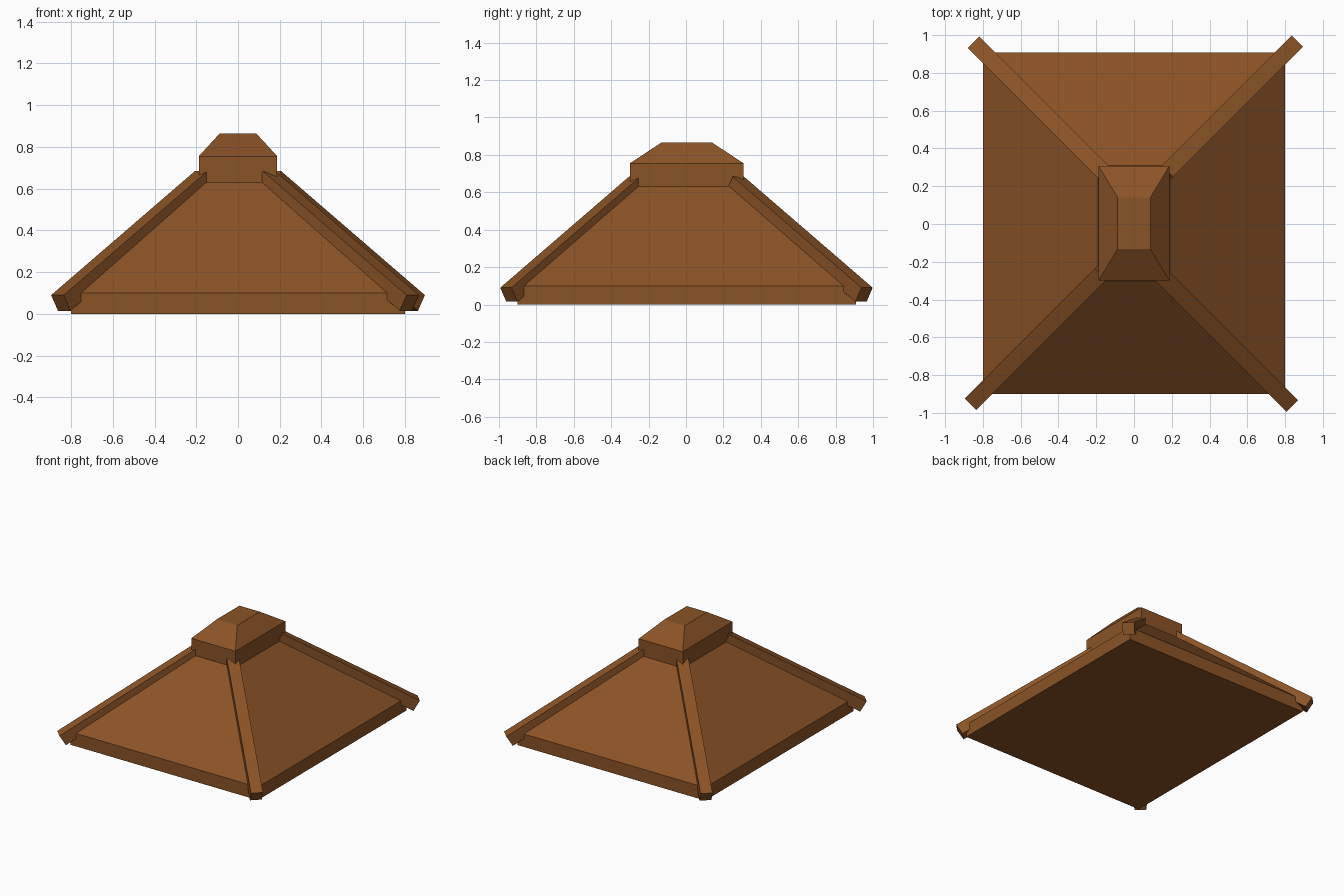
import bpy, bmesh, math
from mathutils import Vector

if "Cube" in bpy.data.objects:
    bpy.data.objects.remove(bpy.data.objects["Cube"])

wood = bpy.data.materials.new("brown wood")
wood.diffuse_color = (0.258, 0.087, 0.020, 1)
wood.use_nodes = True
wood.node_tree.nodes["Principled BSDF"].inputs["Base Color"].default_value = wood.diffuse_color


def make_object(name, bm):
    bmesh.ops.recalc_face_normals(bm, faces=bm.faces)
    mesh = bpy.data.meshes.new(name)
    bm.to_mesh(mesh)
    bm.free()
    mesh.materials.append(wood)
    obj = bpy.data.objects.new(name, mesh)
    bpy.context.collection.objects.link(obj)
    return obj


def loft(name, rings):
    """Solid from a stack of rings with the same number of points."""
    bm = bmesh.new()
    loops = [[bm.verts.new(p) for p in ring] for ring in rings]
    for a, b in zip(loops, loops[1:]):
        for i in range(len(a)):
            j = (i + 1) % len(a)
            bm.faces.new((a[i], a[j], b[j], b[i]))
    bm.faces.new(loops[0])
    bm.faces.new(loops[-1])
    return make_object(name, bm)


def rect(hx, hy, z, cy=0.004):
    return [(sx * hx, cy + sy * hy, z)
            for sx, sy in ((-1, -1), (1, -1), (1, 1), (-1, 1))]


# hipped roof with a short vertical skirt
loft("roof_body", [rect(0.80, 0.905, 0), rect(0.80, 0.905, 0.10),
                   rect(0.19, 0.305, 0.63)])

# ridge cap with a tapered top
loft("ridge_cap", [rect(0.188, 0.304, 0.63), rect(0.188, 0.304, 0.755),
                   rect(0.087, 0.137, 0.865)])

# hip beams: square bars along the four ridges, each set slightly off centre
WIDTH, DEPTH, LENGTH = 0.085, 0.088, 1.14
PITCH = math.atan(0.61)
tips = {"front_left": (-0.865, -0.954), "front_right": (0.837, -0.963),
        "back_left": (-0.850, 0.963), "back_right": (0.865, 0.968)}
for name, (x, y) in tips.items():
    out = Vector((math.copysign(1, x), math.copysign(1, y), 0)).normalized()
    up = Vector((0, 0, 1))
    side = out.cross(up)
    along = -out * math.cos(PITCH) + up * math.sin(PITCH)
    normal = out * math.sin(PITCH) + up * math.cos(PITCH)
    tip = Vector((x, y, 0.09))
    end = [tip + side * (s * WIDTH / 2) - normal * (d * DEPTH)
           for s, d in ((-1, 0), (1, 0), (1, 1), (-1, 1))]
    loft("hip_beam_" + name, [end, [p + along * LENGTH for p in end]])
